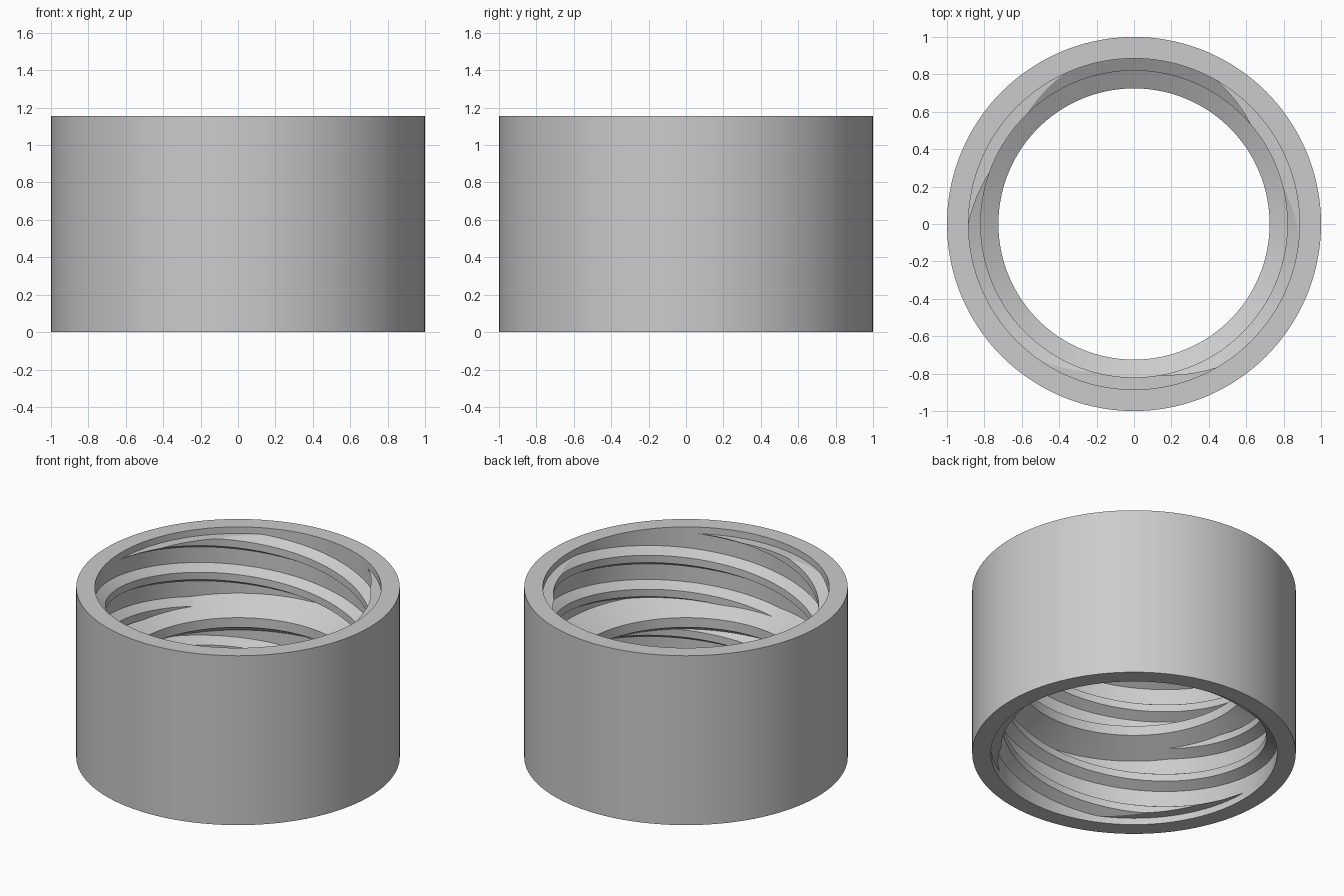
import bpy, bmesh, math
from mathutils import Matrix, Vector

cube = bpy.data.objects.get("Cube")
if cube:
    bpy.data.objects.remove(cube, do_unlink=True)

HEIGHT, MID = 1.155, 0.5775
ROOT, CREST, BORE = 0.885, 0.82, 0.725
SLOPE = math.tan(math.radians(30))     # flank and stop inclination
LEAD, CREST_WIDTH, CLIP = 0.695, 0.05, HEIGHT - 0.045

grey = bpy.data.materials.new("light_grey")
grey.use_nodes = True
grey.diffuse_color = (0.6, 0.6, 0.6, 1)
grey.node_tree.nodes["Principled BSDF"].inputs["Base Color"].default_value = (0.6, 0.6, 0.6, 1)


def polar(r, angle, z):
    return Vector((r * math.cos(angle), r * math.sin(angle), z))


def finish(name, bm):
    """Turn a bmesh into a smooth-shaded object with sharp edges kept."""
    bmesh.ops.recalc_face_normals(bm, faces=bm.faces)
    mesh = bpy.data.meshes.new(name)
    bm.to_mesh(mesh)
    bm.free()
    mesh.materials.append(grey)
    obj = bpy.data.objects.new(name, mesh)
    bpy.context.collection.objects.link(obj)
    bpy.ops.object.select_all(action="DESELECT")
    obj.select_set(True)
    bpy.context.view_layer.objects.active = obj
    bpy.ops.object.shade_smooth_by_angle(angle=math.radians(20))
    return obj


def skin(bm, rings, closed):
    """Join equal rings of vertices into a tube."""
    n = len(rings[0])
    pairs = list(zip(rings, rings[1:]))
    if closed:
        pairs.append((rings[-1], rings[0]))
    for a, b in pairs:
        for i in range(n):
            j = (i + 1) % n
            bm.faces.new((a[i], a[j], b[j], b[i]))


# Sleeve: outer wall, plain bores and the narrower sloped stop in the middle
def make_sleeve():
    land = 0.033
    rise = land + (ROOT - BORE) * SLOPE
    profile = [(1, 0), (1, HEIGHT), (ROOT, HEIGHT), (ROOT, MID + rise),
               (BORE, MID + land), (BORE, MID - land), (ROOT, MID - rise), (ROOT, 0)]
    bm = bmesh.new()
    steps = 144
    rings = [[bm.verts.new(polar(r, math.tau * k / steps, z)) for r, z in profile]
             for k in range(steps)]
    skin(bm, rings, True)
    finish("sleeve", bm)


# Thread ridge: trapezoid swept down a helix, cut flat near the rim
def make_ridge(name, start, flipped):
    bm = bmesh.new()
    buried = 0.91
    inner = (ROOT - CREST) * SLOPE
    flare = (buried - CREST) * SLOPE
    rings = []
    for deg in range(-20, 286, 3):
        low = CLIP - LEAD * deg / 360 + inner      # lower crest edge
        high = low + CREST_WIDTH
        section = [(buried, low - flare), (CREST, low), (CREST, high), (buried, high + flare)]
        angle = math.radians(start - deg)
        rings.append([bm.verts.new(polar(r, angle, z)) for r, z in section])
    skin(bm, rings, False)
    bm.faces.new(rings[0])
    bm.faces.new(rings[-1])
    cut = bmesh.ops.bisect_plane(bm, geom=bm.verts[:] + bm.edges[:] + bm.faces[:],
                                 plane_co=(0, 0, CLIP), plane_no=(0, 0, 1), clear_outer=True)
    edges = [e for e in cut["geom_cut"] if isinstance(e, bmesh.types.BMEdge)]
    bmesh.ops.triangle_fill(bm, edges=edges, use_beauty=True, normal=(0, 0, 1))
    if flipped:
        centre = Vector((0, 0, MID))
        turn = Matrix.Translation(centre) @ Matrix.Rotation(math.pi, 4, "X") @ Matrix.Translation(-centre)
        bm.transform(turn)
    finish(name, bm)


make_sleeve()
for k in range(3):
    make_ridge(f"upper_thread_{k + 1}", 60 + 120 * k, False)
    make_ridge(f"lower_thread_{k + 1}", 60 + 120 * k, True)
